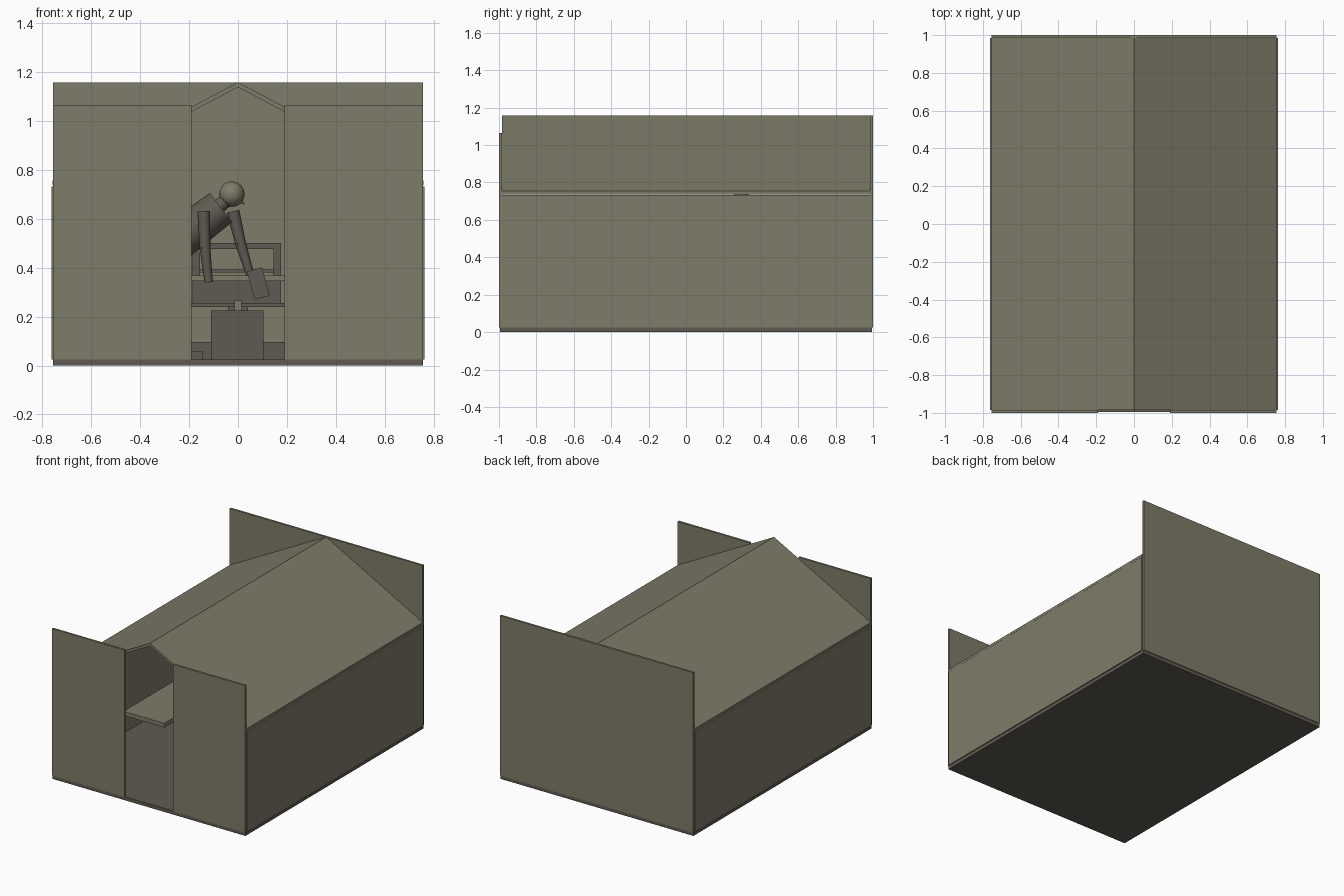
import bpy
from mathutils import Vector

old = bpy.data.objects.get("Cube")
if old:
    bpy.data.objects.remove(old, do_unlink=True)


def material(name, rgb):
    m = bpy.data.materials.new(name)
    m.use_nodes = True
    m.diffuse_color = (*rgb, 1)
    m.node_tree.nodes["Principled BSDF"].inputs["Base Color"].default_value = (*rgb, 1)
    return m


OLIVE = material("olive_grey", (0.21, 0.20, 0.14))
BROWN = material("brown_grey", (0.117, 0.102, 0.082))


def mesh_object(name, verts, faces, mat):
    me = bpy.data.meshes.new(name)
    me.from_pydata(verts, [], faces)
    me.materials.append(mat)
    ob = bpy.data.objects.new(name, me)
    bpy.context.collection.objects.link(ob)
    return ob


def box(name, xs, ys, zs, mat):
    """Axis-aligned box from its ranges."""
    verts = [(x, y, z) for x in xs for y in ys for z in zs]
    faces = [(0, 1, 3, 2), (4, 6, 7, 5), (0, 4, 5, 1),
             (2, 3, 7, 6), (0, 2, 6, 4), (1, 5, 7, 3)]
    return mesh_object(name, verts, faces, mat)


def limb(name, a, b, r1, r2, mat=BROWN):
    """Tapered limb between two points."""
    a, b = Vector(a), Vector(b)
    bpy.ops.mesh.primitive_cone_add(vertices=12, radius1=r1, radius2=r2,
                                    depth=(b - a).length, location=(a + b) / 2)
    ob = bpy.context.object
    ob.name = name
    ob.rotation_euler = (b - a).to_track_quat('Z', 'Y').to_euler()
    ob.data.materials.append(mat)
    bpy.ops.object.shade_smooth_by_angle()
    return ob


# Shell of the hut
box("floor", (-0.755, 0.755), (-0.995, 0.995), (0, 0.025), BROWN)
box("back_wall", (-0.755, 0.755), (0.985, 1.0), (0.025, 1.157), OLIVE)
for side, s in (("left", 1), ("right", -1)):
    box(side + "_wall", sorted((s * 0.748, s * 0.762)), (-0.985, 0.985), (0.025, 0.732), OLIVE)
    box(side + "_front_wall", sorted((s * 0.19, s * 0.755)), (-1.0, -0.985), (0.025, 1.065), OLIVE)

# Gabled roof sheet from a chevron section
section = [(-0.757, 0.755), (0, 1.157), (0.757, 0.755),
           (0.757, 0.737), (0, 1.137), (-0.757, 0.737)]
n = len(section)
verts = [(x, y, z) for y in (-0.985, 0.985) for x, z in section]
faces = [(i, (i + 1) % n, (i + 1) % n + n, i + n) for i in range(n)]
faces += [(0, 5, 4, 1), (1, 4, 3, 2), (6, 7, 10, 11), (7, 8, 9, 10)]
roof = mesh_object("roof", verts, faces, OLIVE)

# Benches and shelf
box("side_bench", (-0.748, -0.43), (-0.21, 0.8), (0.15, 0.18), OLIVE)
box("back_shelf", (-0.5, 0.5), (0.55, 0.8), (0.345, 0.367), OLIVE)
box("back_plinth", (-0.5, 0.5), (0.88, 0.985), (0.025, 0.095), BROWN)

# Pedestal with stem, seat plate and open frame
box("pedestal", (-0.11, 0.105), (0.1, 0.35), (0.025, 0.225), BROWN)
box("pedestal_stem", (-0.015, 0.015), (0.21, 0.24), (0.225, 0.265), OLIVE)
box("rear_plate", (-0.2, 0.2), (0.6, 0.92), (0.238, 0.255), BROWN)
box("plate_stem", (-0.04, 0.04), (0.7, 0.8), (0.025, 0.238), BROWN)
box("frame_top", (-0.185, 0.175), (0.9, 0.94), (0.475, 0.5), BROWN)
box("frame_base", (-0.185, 0.175), (0.9, 0.94), (0.255, 0.35), BROWN)
box("frame_rail", (-0.16, 0.15), (0.91, 0.93), (0.38, 0.392), BROWN)
for side, xs in (("left", (0.145, 0.175)), ("right", (-0.185, -0.155))):
    box(side + "_frame_post", xs, (0.9, 0.94), (0.35, 0.475), BROWN)

# Figure leaning forward
Y = 0.295
limb("torso", (-0.30, Y, 0.47), (-0.07, Y, 0.645), 0.085, 0.075)
limb("neck", (-0.09, Y, 0.64), (-0.03, Y, 0.69), 0.03, 0.028)
bpy.ops.mesh.primitive_uv_sphere_add(segments=16, ring_count=10, radius=0.052,
                                     location=(-0.025, Y, 0.70))
head = bpy.context.object
head.name = "head"
head.data.materials.append(OLIVE)
bpy.ops.object.shade_smooth_by_angle()
limb("nose", (0.005, Y, 0.675), (0.025, Y, 0.66), 0.012, 0.003, OLIVE)
for side, s in (("left", 1), ("right", -1)):
    y = Y + s * 0.05
    limb(side + "_thigh", (-0.31, y, 0.47), (-0.27, y, 0.25), 0.05, 0.038)
    limb(side + "_shin", (-0.27, y, 0.25), (-0.27, y, 0.05), 0.038, 0.025)
    box(side + "_foot", (-0.29, -0.145), (y - 0.022, y + 0.022), (0.025, 0.06), BROWN)

# Arms hanging from the shoulders
arms = {"right": (Y - 0.1, (-0.14, 0.63), (-0.135, 0.48), (-0.12, 0.34)),
        "left": (Y + 0.08, (-0.02, 0.63), (0.01, 0.50), (0.05, 0.37))}
for side, (y, *joints) in arms.items():
    shoulder, elbow, wrist = [(x, y, z) for x, z in joints]
    limb(side + "_upper_arm", shoulder, elbow, 0.026, 0.022)
    limb(side + "_forearm", elbow, wrist, 0.022, 0.017)

# Tilted box held in the hand
held = box("held_box", (-0.032, 0.032), (-0.06, 0.06), (-0.06, 0.06), BROWN)
held.location = (0.083, Y + 0.05, 0.335)
held.rotation_euler.y = -0.27
